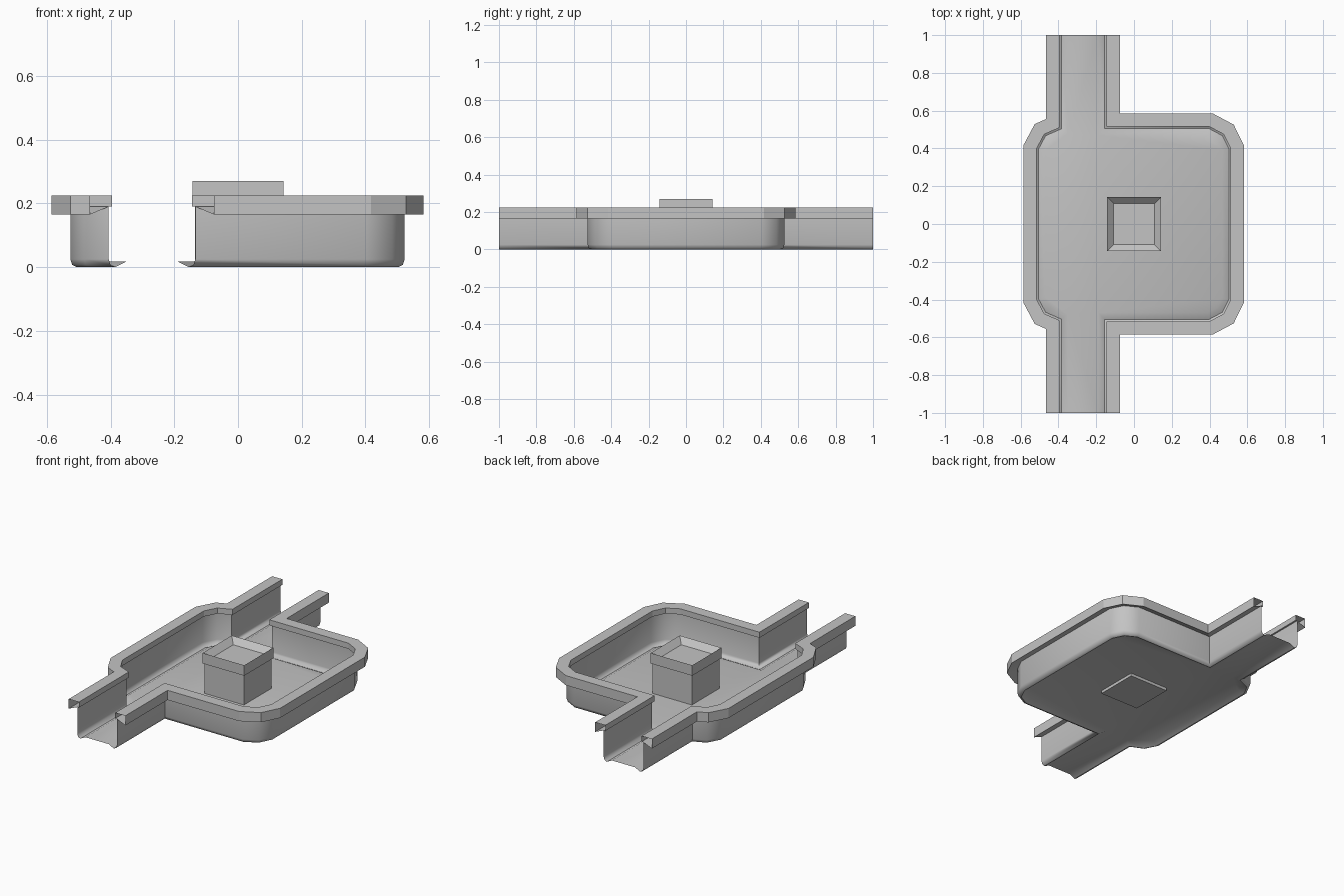
import bpy, bmesh, math
from mathutils import Vector

cube = bpy.data.objects.get("Cube")
if cube:
    bpy.data.objects.remove(cube, do_unlink=True)

grey = bpy.data.materials.new("plain_grey")
grey.use_nodes = True
colour = (0.55, 0.55, 0.55, 1)
grey.diffuse_color = colour
grey.node_tree.nodes["Principled BSDF"].inputs["Base Color"].default_value = colour


def finish(name, bm, smooth=None):
    bmesh.ops.recalc_face_normals(bm, faces=bm.faces)
    mesh = bpy.data.meshes.new(name)
    bm.to_mesh(mesh)
    bm.free()
    mesh.materials.append(grey)
    obj = bpy.data.objects.new(name, mesh)
    bpy.context.collection.objects.link(obj)
    if smooth:
        bpy.ops.object.select_all(action='DESELECT')
        obj.select_set(True)
        bpy.context.view_layer.objects.active = obj
        bpy.ops.object.shade_smooth_by_angle(angle=math.radians(smooth))
    return obj


def offset_path(path, d):
    """Shift an open path sideways by d, mitring its corners."""
    pts = [Vector(p) for p in path]
    normals = []
    for a, b in zip(pts, pts[1:]):
        t = (b - a).normalized()
        normals.append(Vector((-t.y, t.x)))
    out = []
    for i, p in enumerate(pts):
        n1 = normals[max(i - 1, 0)]
        n2 = normals[min(i, len(normals) - 1)]
        out.append(p + (n1 + n2) * (d / (1 + n1.dot(n2))))
    return out


# Inner edges of the basin and its channel, half of each, mirrored front to back
left_half = [(-.515, .40), (-.475, .475), (-.395, .51), (-.395, 1)]
right_half = [(-.145, 1), (-.145, .515), (.40, .515), (.475, .475), (.512, .40)]
left_path = [(x, -y) for x, y in reversed(left_half)] + left_half
right_path = right_half + [(x, -y) for x, y in reversed(right_half)]

# Cross-sections: sideways distance from the inner edge, height
wall = [(-.045, .018), (-.01, 0), (.005, .007), (.011, .025), (.011, .19)]
rim = [(.011, .19), (.07, .165), (.07, .225), (0, .225), (0, .19), (.011, .19)]


def sweep(bm, path, section):
    rows = [[bm.verts.new((p.x, p.y, z)) for p in offset_path(path, d)]
            for d, z in section]
    for r, s in zip(rows, rows[1:]):
        for i in range(len(r) - 1):
            bm.faces.new((r[i], r[i + 1], s[i + 1], s[i]))
    return rows[0]


# Basin walls with the floor filled between them
bm = bmesh.new()
floor_edge = sweep(bm, left_path, wall) + sweep(bm, right_path, wall)
floor = bm.faces.new(floor_edge)
bmesh.ops.triangulate(bm, faces=[floor])
finish("basin_shell", bm, 50)

# Overhanging rims on both sides
for name, path in (("left_rim", right_path), ("right_rim", left_path)):
    bm = bmesh.new()
    sweep(bm, path, rim)
    bmesh.ops.remove_doubles(bm, verts=bm.verts, dist=.0001)
    finish(name, bm, 20)


def box(bm, half, low, high):
    made = bmesh.ops.create_cube(bm, size=1)["verts"]
    bmesh.ops.scale(bm, vec=(2 * half, 2 * half, high - low), verts=made)
    bmesh.ops.translate(bm, vec=(0, 0, (low + high) / 2), verts=made)


# Pedestal in the middle
bm = bmesh.new()
box(bm, .135, 0, .21)
finish("pedestal_column", bm)

# Pedestal cap with a square recess
bm = bmesh.new()
box(bm, .143, .205, .27)
top = max(bm.faces, key=lambda f: f.calc_center_median().z)
bmesh.ops.inset_region(bm, faces=[top], thickness=.05)
bmesh.ops.translate(bm, vec=(0, 0, -.035), verts=top.verts)
finish("pedestal_cap", bm)
